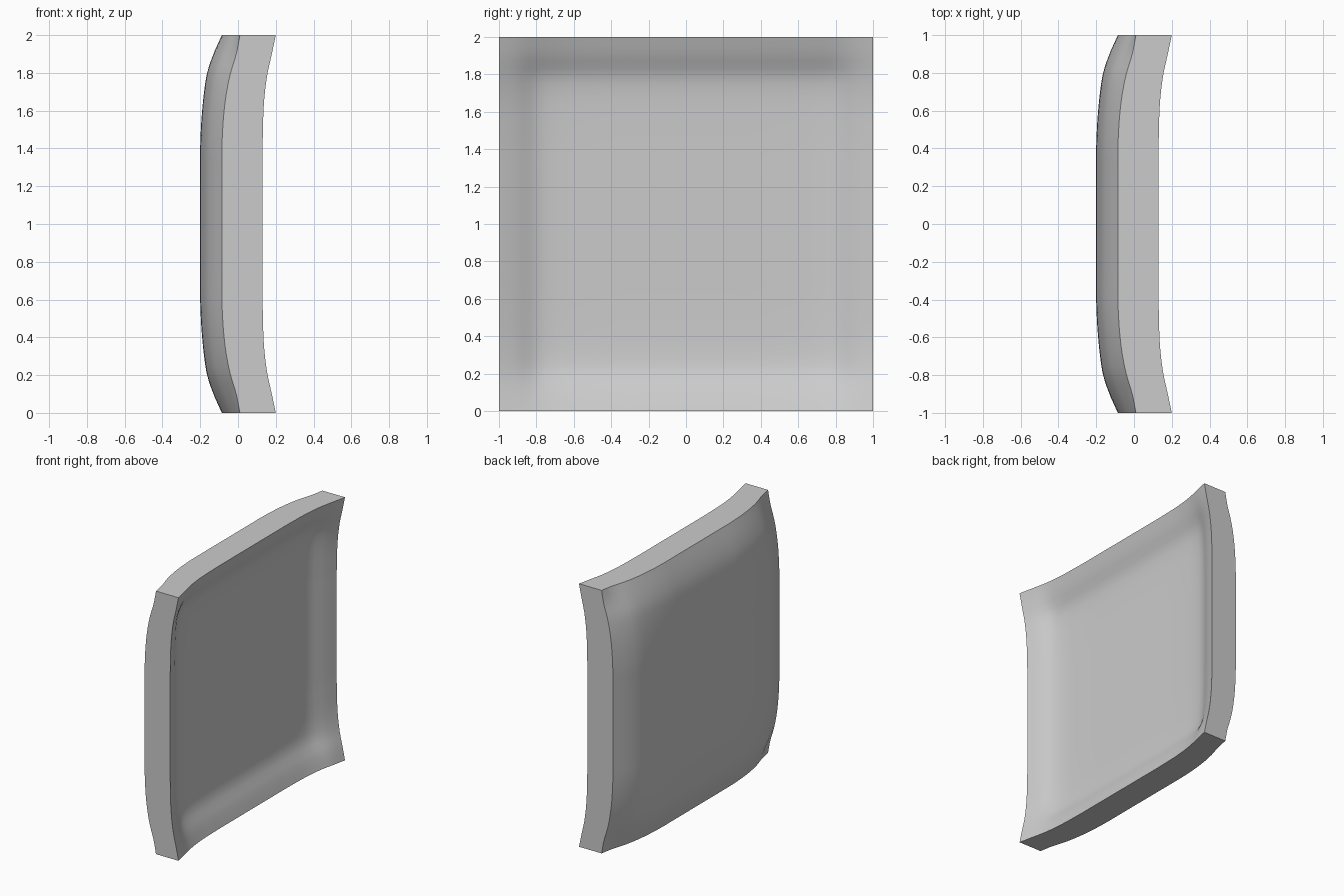
import bpy
import bmesh
import math

if "Cube" in bpy.data.objects:
    bpy.data.objects.remove(bpy.data.objects["Cube"])

STEPS = 48

# Rise towards the border, sampled every 0.1 from 0.3 to 1.0 of the half width
OUTER_MID = [0, 0, .03, .09, .18, .32, .61, 1]
OUTER_RIM = [0, 0, .04, .12, .26, .48, .80, 1]
INNER_MID = [0, 0, .01, .03, .07, .22, .66, 1]
INNER_RIM = [0, 0, .03, .07, .18, .38, .70, 1]


def sample(profile, t):
    """Smooth curve through the profile points."""
    s = max(0.0, (abs(t) - 0.3) * 10)
    i = min(int(s), len(profile) - 2)
    f = s - i
    p1, p2 = profile[i], profile[i + 1]
    p0 = profile[max(i - 1, 0)]
    p3 = profile[i + 2] if i + 2 < len(profile) else 2 * p2 - p1
    m1, m2 = (p2 - p0) / 2, (p3 - p1) / 2
    h = f * f * (3 - 2 * f)
    return p1 + (p2 - p1) * h + m1 * f * (1 - f) ** 2 - m2 * f * f * (1 - f)


def dish(u, v, centre, mid_rise, rim_rise, mid, rim):
    """Height of a dished square that lifts at its edges and again at its corners."""
    pu, pv = sample(mid, u), sample(mid, v)
    qu, qv = sample(rim, u), sample(rim, v)
    return (centre + mid_rise * (pu + pv) + rim_rise * (qu * pv + qv * pu)
            - (mid_rise + rim_rise) * pu * pv)


# Panel: a grid extruded into a slab, then both faces shaped
bm = bmesh.new()
bmesh.ops.create_grid(bm, x_segments=STEPS, y_segments=STEPS, size=1)
outer = list(bm.verts)
result = bmesh.ops.extrude_face_region(bm, geom=bm.faces[:], use_keep_orig=True)
inner = [g for g in result["geom"] if isinstance(g, bmesh.types.BMVert)]
for verts, shape in (
    (outer, (-0.2, 0.115, 0.095, OUTER_MID, OUTER_RIM)),
    (inner, (0.02, 0.11, 0.07, INNER_MID, INNER_RIM)),
):
    for vert in verts:
        u, v = vert.co.x, vert.co.y
        vert.co = (dish(u, v, *shape), u, v + 1)
bmesh.ops.recalc_face_normals(bm, faces=bm.faces[:])

mesh = bpy.data.meshes.new("dished_panel")
bm.to_mesh(mesh)
bm.free()
panel = bpy.data.objects.new("dished_panel", mesh)
bpy.context.collection.objects.link(panel)

# Plain grey material
grey = bpy.data.materials.new("plain_grey")
grey.use_nodes = True
colour = (0.6, 0.6, 0.6, 1)
grey.diffuse_color = colour
grey.node_tree.nodes["Principled BSDF"].inputs["Base Color"].default_value = colour
mesh.materials.append(grey)

# Smooth faces with crisp slab edges
bpy.ops.object.select_all(action="DESELECT")
panel.select_set(True)
bpy.context.view_layer.objects.active = panel
bpy.ops.object.shade_smooth_by_angle(angle=math.radians(35))
